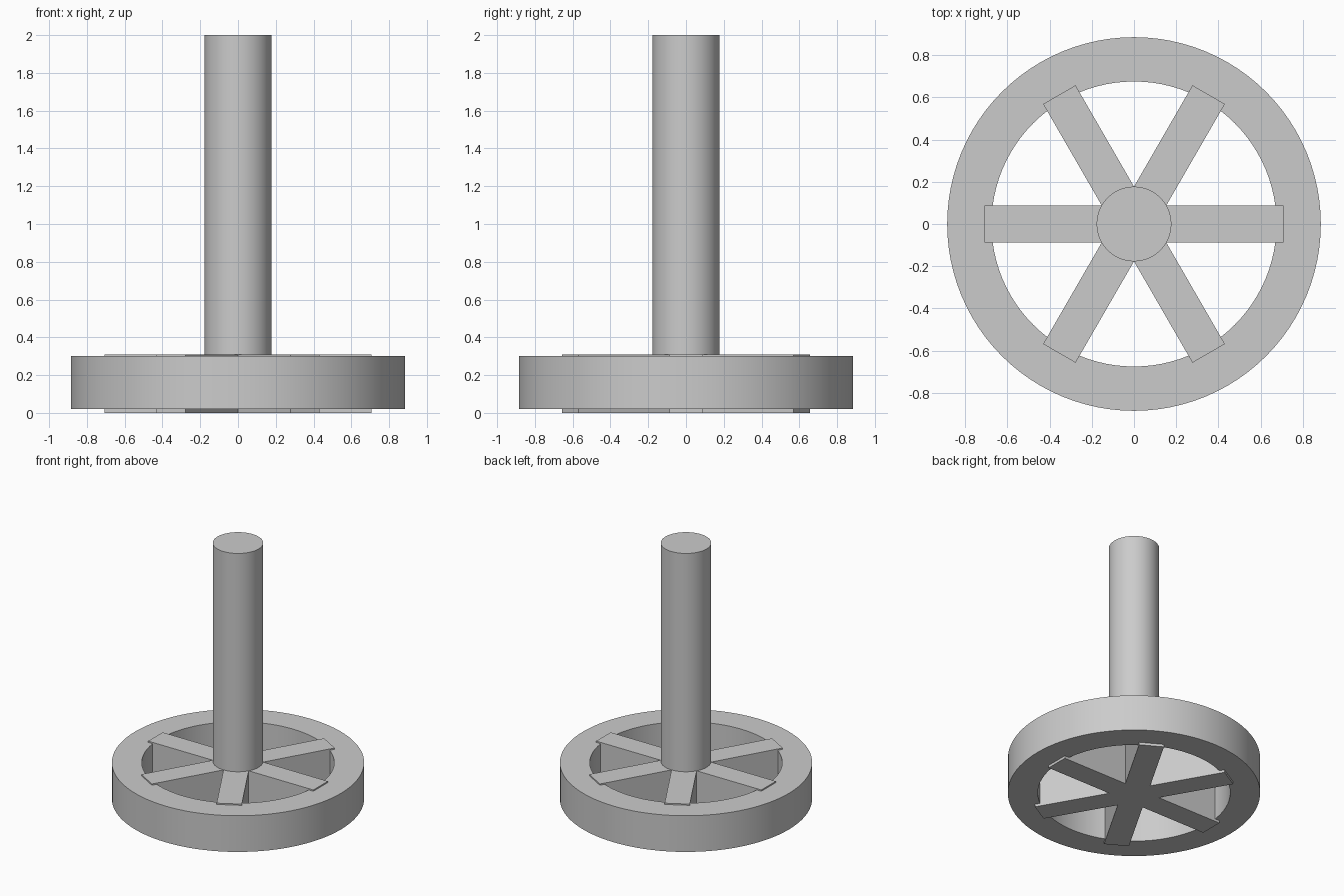
import bpy
import math

if "Cube" in bpy.data.objects:
    bpy.data.objects.remove(bpy.data.objects["Cube"], do_unlink=True)

# One plain grey for everything
grey = bpy.data.materials.new("plain grey")
grey.use_nodes = True
colour = (0.6, 0.6, 0.6, 1)
grey.diffuse_color = colour
grey.node_tree.nodes["Principled BSDF"].inputs["Base Color"].default_value = colour


def finish(name, smooth=False):
    obj = bpy.context.object
    obj.name = name
    obj.data.materials.append(grey)
    if smooth:
        bpy.ops.object.shade_smooth_by_angle(angle=math.radians(30))
    return obj


def lathe(name, profile, steps=96):
    """Revolve a closed (radius, height) profile around z."""
    verts, faces, n = [], [], len(profile)
    for i in range(steps):
        a = math.tau * i / steps
        verts += [(r * math.cos(a), r * math.sin(a), z) for r, z in profile]
        for j in range(n):
            k, nxt = (j + 1) % n, (i + 1) % steps
            faces.append((i * n + j, nxt * n + j, nxt * n + k, i * n + k))
    mesh = bpy.data.meshes.new(name)
    mesh.from_pydata(verts, [], faces)
    obj = bpy.data.objects.new(name, mesh)
    bpy.context.collection.objects.link(obj)
    bpy.ops.object.select_all(action="DESELECT")
    obj.select_set(True)
    bpy.context.view_layer.objects.active = obj
    return finish(name, True)


# Wheel rim: a rectangular section, ordered for outward normals
lathe("wheel_rim", [(0.675, 0.02), (0.885, 0.02), (0.885, 0.3), (0.675, 0.3)])

# Three crossing bars make six spokes, standing slightly proud of the rim
for i in range(3):
    bpy.ops.mesh.primitive_cube_add(size=1, location=(0, 0, 0.155),
                                    rotation=(0, 0, math.radians(60 * i)))
    bpy.context.object.scale = (1.415, 0.177, 0.31)
    finish(f"spoke_bar_{i + 1}")

# Central shaft, starting inside the hub where the bars cross
bottom, top = 0.02, 2.0
bpy.ops.mesh.primitive_cylinder_add(vertices=64, radius=0.177, depth=top - bottom,
                                    location=(0, 0, (top + bottom) / 2))
finish("shaft", True)
